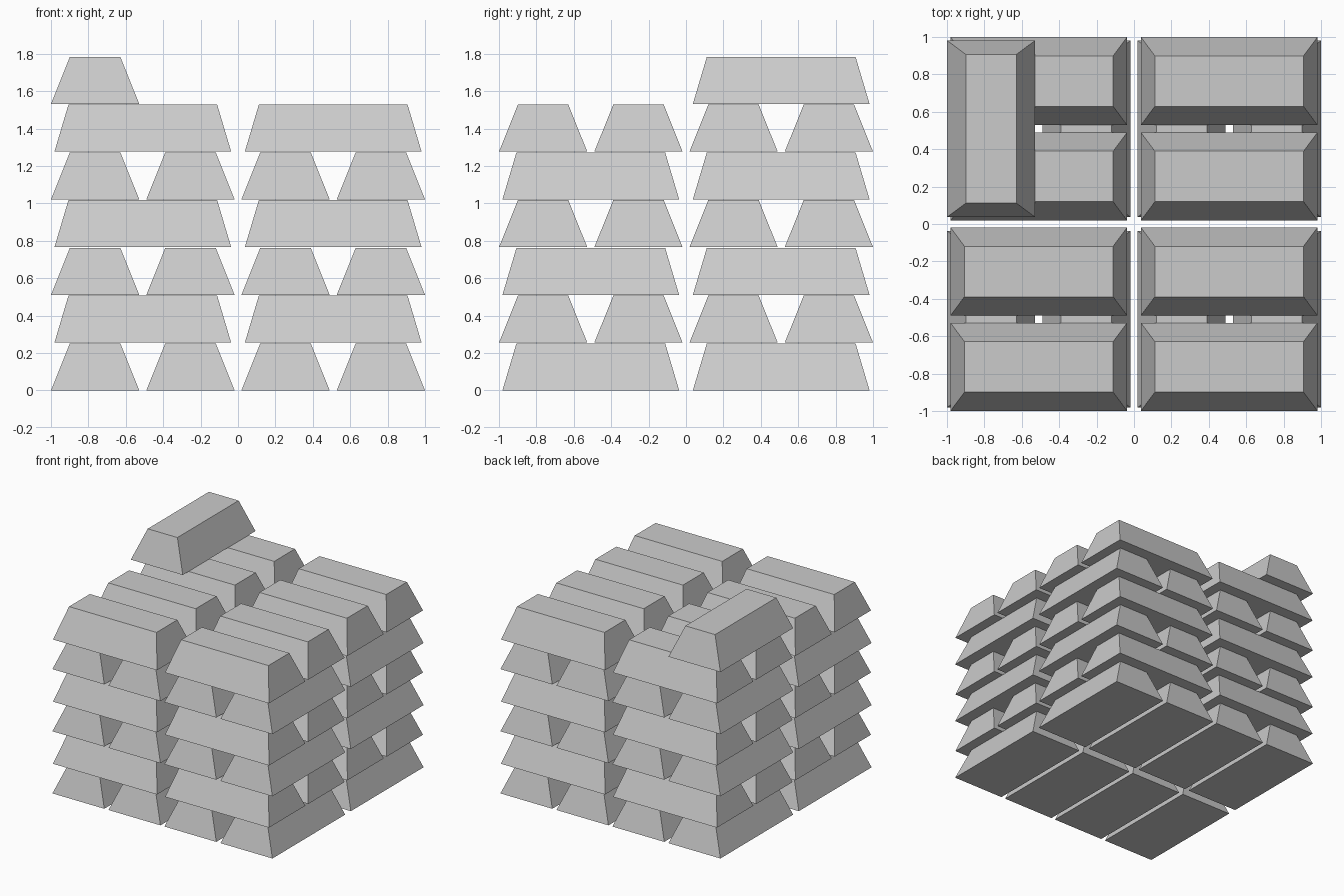
import bpy
import math

if "Cube" in bpy.data.objects:
    bpy.data.objects.remove(bpy.data.objects["Cube"])

PITCH, H = 0.2553, 0.252       # layer spacing and ingot height
W, L = 0.472, 0.945            # ingot base size
TOP_W, TOP_L = 0.27, 0.795     # ingot top size

# One shared tapered ingot, long along y, base on z = 0
def corners(w, l, z):
    return [(-w/2, -l/2, z), (w/2, -l/2, z), (w/2, l/2, z), (-w/2, l/2, z)]

mesh = bpy.data.meshes.new("ingot")
sides = [(i, (i + 1) % 4, (i + 1) % 4 + 4, i + 4) for i in range(4)]
mesh.from_pydata(corners(W, L, 0) + corners(TOP_W, TOP_L, H), [],
                 [(3, 2, 1, 0), (4, 5, 6, 7)] + sides)


def add_ingot(name, x, y, layer, crosswise):
    ob = bpy.data.objects.new(name, mesh)
    ob.location = (x, y, layer * PITCH)
    ob.rotation_euler.z = math.pi / 2 if crosswise else 0
    bpy.context.collection.objects.link(ob)


# Four stacks of six layers, pairs of ingots alternating direction
C, OFF = 0.509, 0.255
for sx in (-1, 1):
    for sy in (-1, 1):
        for layer in range(6):
            cross = layer % 2 == 1
            for s in (-1, 1):
                x = sx * C + (0 if cross else s * OFF)
                y = sy * C + (s * OFF if cross else 0)
                add_ingot("stacked_ingot", x, y, layer, cross)

# Single ingot on top of the back left stack
add_ingot("top_ingot", -C - OFF, C, 6, False)
